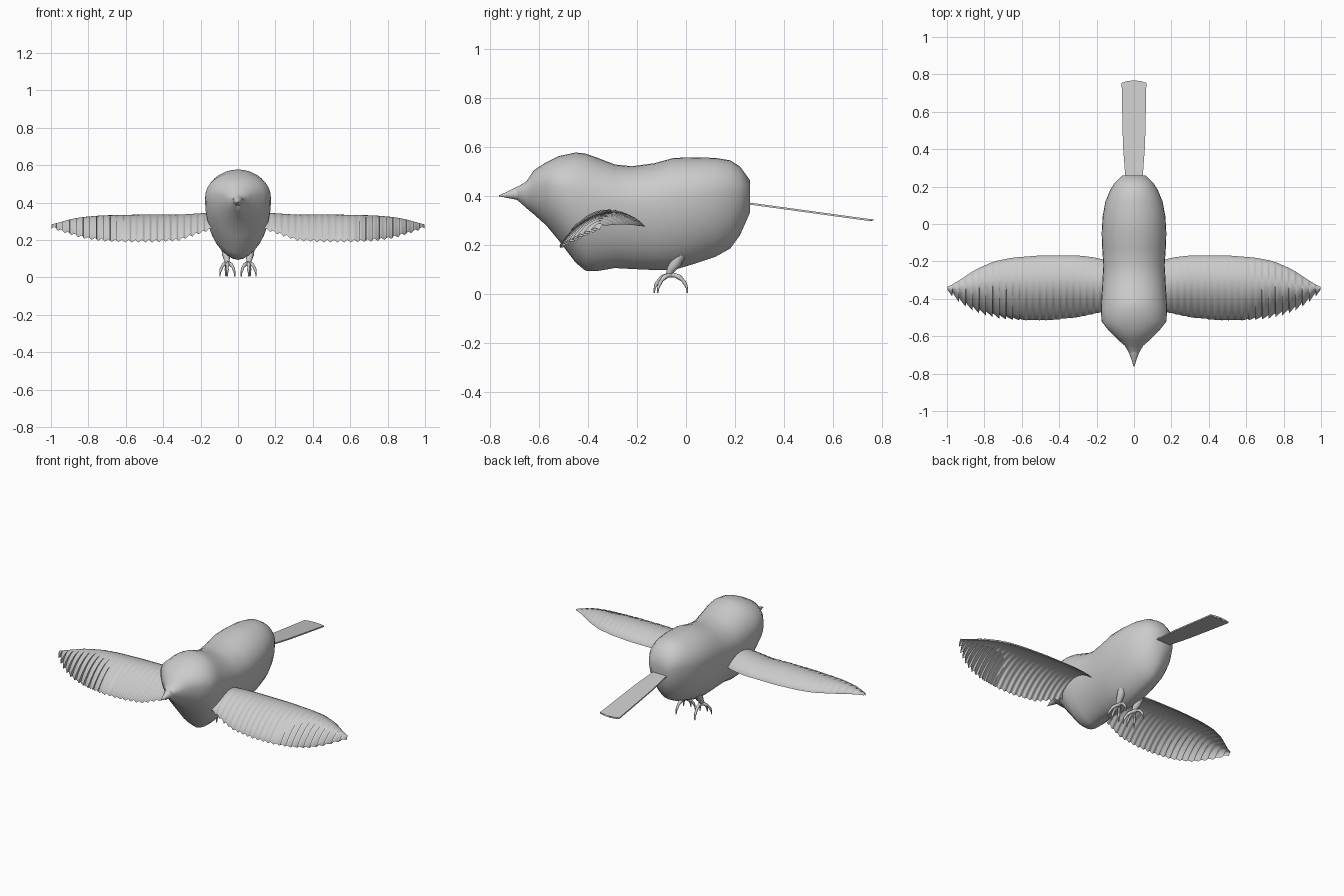
import bpy, bmesh, math
from mathutils import Vector

if "Cube" in bpy.data.objects:
    bpy.data.objects.remove(bpy.data.objects["Cube"])

grey = bpy.data.materials.new("plain_grey")
grey.diffuse_color = (0.6, 0.6, 0.6, 1)
grey.use_nodes = True
grey.node_tree.nodes["Principled BSDF"].inputs["Base Color"].default_value = grey.diffuse_color


def finish(name, bm, angle=50):
    bmesh.ops.recalc_face_normals(bm, faces=bm.faces)
    me = bpy.data.meshes.new(name)
    bm.to_mesh(me)
    bm.free()
    ob = bpy.data.objects.new(name, me)
    bpy.context.collection.objects.link(ob)
    me.materials.append(grey)
    bpy.ops.object.select_all(action='DESELECT')
    ob.select_set(True)
    bpy.context.view_layer.objects.active = ob
    bpy.ops.object.shade_smooth_by_angle(angle=math.radians(angle))
    return ob


def loft(bm, rings):
    """Skin closed rings of points and cap both ends."""
    vs = [[bm.verts.new(p) for p in r] for r in rings]
    n = len(vs[0])
    for a, b in zip(vs, vs[1:]):
        for i in range(n):
            j = (i + 1) % n
            bm.faces.new((a[i], a[j], b[j], b[i]))
    bm.faces.new(vs[0])
    bm.faces.new(vs[-1])


def lerp(table, x):
    for (x0, y0), (x1, y1) in zip(table, table[1:]):
        if x <= x1:
            return y0 + (y1 - y0) * (x - x0) / (x1 - x0)
    return table[-1][1]


def smooth(table, x):
    """Average nearby samples to round off the corners of a profile."""
    return sum(lerp(table, x + d * 0.012) for d in (-2, -1, 0, 1, 2)) / 5


def tube(bm, pts, radii, n=8):
    pts = [Vector(p) for p in pts]
    rings = []
    for i, p in enumerate(pts):
        t = (pts[min(i + 1, len(pts) - 1)] - pts[max(i - 1, 0)]).normalized()
        u = t.cross(Vector((1, 0, 0))).normalized()
        w = t.cross(u)
        rings.append([p + radii[i] * (u * math.cos(a) + w * math.sin(a))
                      for a in (k * math.tau / n for k in range(n))])
    loft(bm, rings)


# Body: egg-shaped sections along y (y, top z, bottom z, half width)
body = [(-0.69, .435, .385, .026), (-0.65, .46, .35, .05), (-0.62, .505, .325, .085),
        (-0.57, .537, .28, .135), (-0.52, .562, .22, .174), (-0.45, .577, .128, .177),
        (-0.41, .573, .095, .175), (-0.36, .555, .094, .172), (-0.29, .528, .106, .168),
        (-0.22, .521, .102, .164), (-0.13, .533, .098, .170), (-0.05, .555, .098, .173),
        (0.04, .557, .125, .168), (0.12, .555, .152, .153), (0.18, .545, .185, .128),
        (0.22, .520, .240, .103), (0.26, .465, .330, .062)]
bm = bmesh.new()
rings = []
for y, top, bot, hw in body:
    mid = bot + 0.64 * (top - bot)
    ring = []
    for k in range(32):
        a = k * math.tau / 32
        c, s = math.cos(a), math.sin(a)
        if s < 0:
            c = math.copysign(abs(c) ** 1.15, c)
        ring.append((hw * c, y, mid + s * ((top - mid) if s > 0 else (mid - bot))))
    rings.append(ring)
loft(bm, rings)
finish("body", bm)

# Beak
bm = bmesh.new()
tube(bm, [(0, -.66, .413), (0, -.685, .41), (0, -.73, .404), (0, -.763, .40)],
     [.03, .028, .012, .002], 16)
finish("beak", bm)

# Wings: arched skins with a rippled, toothed feather edge at the front
back_edge = [(.1, -.21), (.2, -.18), (.3, -.168), (.5, -.168), (.65, -.18),
             (.75, -.20), (.85, -.245), (.94, -.305), (1.0, -.34)]
front_edge = [(.1, -.455), (.2, -.478), (.3, -.50), (.45, -.515), (.6, -.515), (.72, -.507),
              (.82, -.483), (.9, -.445), (.96, -.40), (1.0, -.36)]
edge_z = [(-.52, .194), (-.45, .235), (-.38, .265), (-.34, .278)]
PITCH, CHORD = 0.036, 14


def wing_ring(x, side):
    yb, yf = smooth(back_edge, x), smooth(front_edge, x)
    zb = .278 + .008 * math.sin(math.pi * min(1, max(0, (-.17 - yb) / .17)))
    zf = lerp(edge_z, yf) + .045 * max(0, (.32 - x) / .22)
    phase = (x / PITCH) % 1
    tooth = .024 * phase * min(1, max(.12, (x - .55) / .2))
    camber = .092 * (yb - yf) / .34
    upper, lower = [], []
    for i in range(CHORD + 1):
        t = i / CHORD                      # 0 back edge, 1 feathered edge
        y = yb + (yf + tooth - yb) * t
        z = zb + (zf - zb) * t + camber * (4 * t * (1 - t)) ** .9
        ripple = .007 * math.sin(math.tau * phase) * max(0, t - .35) / .65
        thick = (.003 + .026 * math.sqrt(t) * (1 - t)) * min(1, (yb - yf) / .2)
        upper.append((side * x, y, z + ripple * .6))
        lower.append((side * x, y, z + ripple - thick))
    return upper + lower[::-1]


for name, side in (("right_wing", 1), ("left_wing", -1)):
    xs = [.12]
    k = 4
    while k * PITCH < .975:
        xs += [k * PITCH + f * PITCH for f in (0, .25, .5, .75, .97)]
        k += 1
    xs = [x for x in xs if x < .99] + [.998]
    bm = bmesh.new()
    loft(bm, [wing_ring(x, side) for x in xs])
    finish(name, bm, 60)

# Tail: thin flaring plate sloping down to the back
bm = bmesh.new()
rings = []
for y, hw, bow in ((.22, .045, 0), (.30, .05, 0), (.42, .059, 0), (.60, .063, 0), (.755, .066, .012)):
    ring = []
    for sgn in (1, -1):
        for i in range(-4, 5):
            u = sgn * i / 4
            yy = y + bow * (1 - u * u)
            ring.append((u * hw, yy, .374 - .137 * (yy - .22) + sgn * .004))
    rings.append(ring)
loft(bm, rings)
finish("tail", bm, 40)

# Legs and arched, knobbly clawed toes
for name, s in (("right", 1), ("left", -1)):
    cx = .057
    bm = bmesh.new()
    tube(bm, [(s * .066, -.025, .16), (s * .064, -.042, .125), (s * .06, -.062, .10), (s * cx, -.07, .08)],
         [.024, .022, .017, .012], 10)
    finish(name + "_leg", bm)
    bm = bmesh.new()
    for dx, y_end in ((-.04, -.115), (0, -.13), (.04, -.115), (.008, .006)):
        pts, radii = [], []
        for i in range(13):
            t = i / 12
            a = t * math.pi / 2
            pts.append((s * (cx + dx * math.sin(a)), -.06 + (y_end + .06) * math.sin(a),
                        .004 + .074 * math.cos(a)))
            radii.append((.010 - .0075 * t ** 2) * (1 + .14 * math.cos(t * 6 * math.pi)))
        tube(bm, pts, radii)
    finish(name + "_toes", bm)
